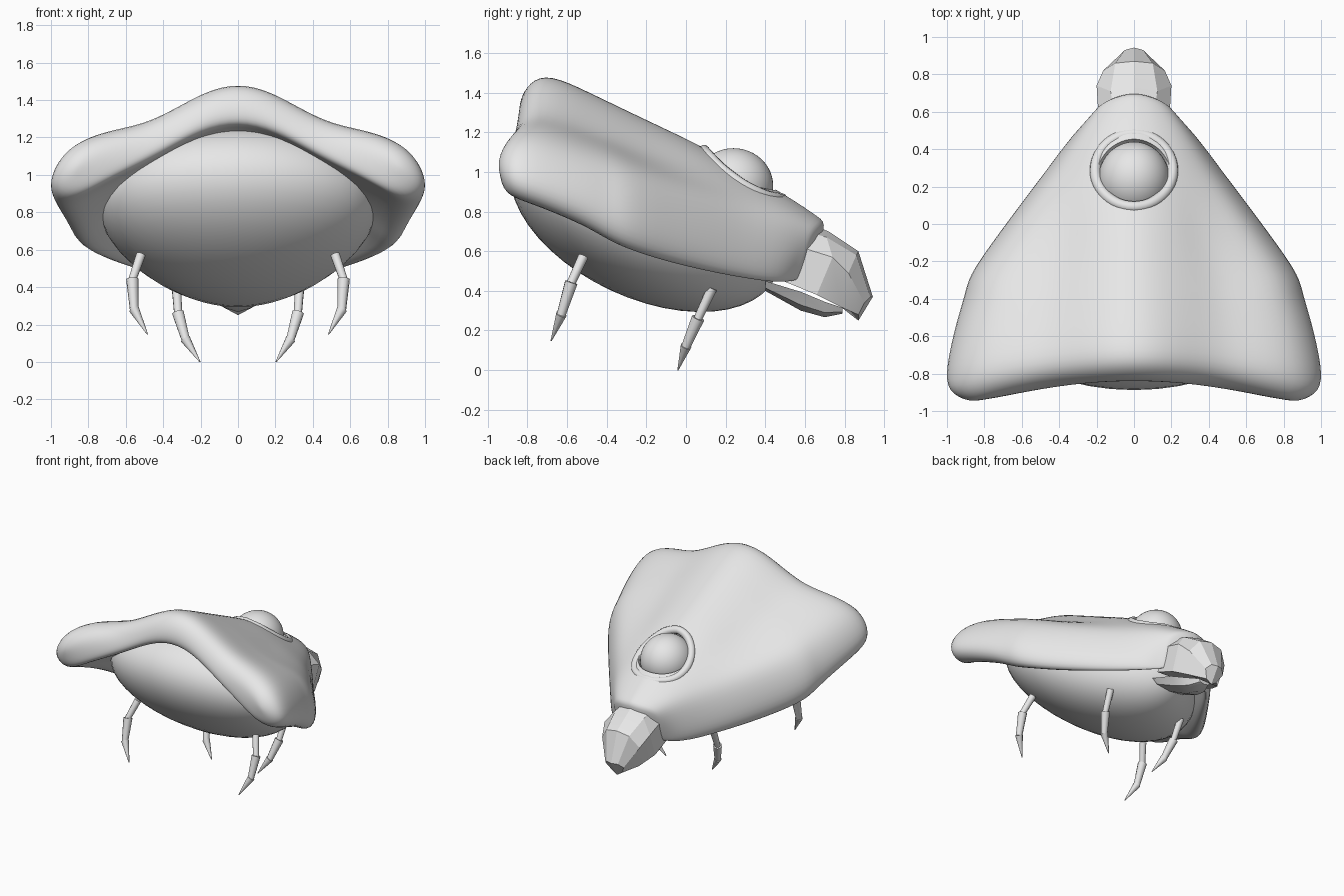
import bpy, bmesh, math
from mathutils import Matrix, Vector

if "Cube" in bpy.data.objects:
    bpy.data.objects.remove(bpy.data.objects["Cube"], do_unlink=True)

grey = bpy.data.materials.new("plain_grey")
grey.use_nodes = True
grey.diffuse_color = (0.8, 0.8, 0.8, 1)
grey.node_tree.nodes["Principled BSDF"].inputs["Base Color"].default_value = (0.8, 0.8, 0.8, 1)


def select(obj):
    bpy.ops.object.select_all(action='DESELECT')
    obj.select_set(True)
    bpy.context.view_layer.objects.active = obj


def smooth(obj, angle=40):
    select(obj)
    bpy.ops.object.shade_smooth_by_angle(angle=math.radians(angle))


def add(name, data):
    obj = bpy.data.objects.new(name, data)
    bpy.context.collection.objects.link(obj)
    data.materials.append(grey)
    return obj


def to_mesh(bm, name):
    me = bpy.data.meshes.new(name)
    bm.to_mesh(me)
    bm.free()
    return me


def mix(a, b, t):
    return a + (b - a) * t


def interp(table, v):
    """Piecewise linear lookup, clamped at both ends."""
    if v <= table[0][0]:
        return table[0][1]
    for (a, p), (b, q) in zip(table, table[1:]):
        if v <= b:
            return mix(p, q, (v - a) / (b - a))
    return table[-1][1]


def loft_half(name, rings):
    """Loft open half sections, close both ends, then mirror across x."""
    bm = bmesh.new()
    vs = [[bm.verts.new(p) for p in ring] for ring in rings]
    n = len(rings[0]) - 1
    for a, b in zip(vs, vs[1:]):
        for i in range(n):
            bm.faces.new((a[i], a[i + 1], b[i + 1], b[i]))
    for ring in (vs[0], vs[-1]):
        for i in range(n // 2):
            corners = [ring[i], ring[i + 1], ring[n - i - 1], ring[n - i]]
            bm.faces.new(list(dict.fromkeys(corners)))
    dup = bmesh.ops.duplicate(bm, geom=bm.verts[:] + bm.edges[:] + bm.faces[:])["geom"]
    for v in dup:
        if isinstance(v, bmesh.types.BMVert):
            v.co.x *= -1
    bmesh.ops.remove_doubles(bm, verts=bm.verts[:], dist=1e-4)
    bmesh.ops.recalc_face_normals(bm, faces=bm.faces[:])
    return to_mesh(bm, name)


def ball(name, matrix):
    bm = bmesh.new()
    bmesh.ops.create_uvsphere(bm, u_segments=48, v_segments=24, radius=1, matrix=matrix)
    return to_mesh(bm, name)


# Shell: ridge height along y, drop away from the ridge along x
RIDGE = [(-0.7, 1.515), (0.1, 1.125), (0.45, 0.91), (0.7, 0.72)]
DROP = [(0, 0), (0.1, 0.015), (0.2, 0.05), (0.3, 0.11), (0.4, 0.18),
        (0.5, 0.22), (0.6, 0.235), (0.8, 0.27), (1, 0.34)]


def top(x, y):
    return interp(RIDGE, y) - interp(DROP, abs(x))


TOP_FR = (0, 0.16, 0.33, 0.5, 0.7, 0.9)
LOW_FR = (0, 0.22, 0.45, 0.72, 0.86, 0.97)


def shell_ring(y, w, zm, zb, pull=0, lift=0, slant=0, bow=0):
    w *= 1.035
    up = [(f * w, top(f * w, y)) for f in TOP_FR]
    up[5] = (up[5][0], mix(up[5][1], zm, 0.14))
    low = [(f * w, top(f * w, y) - 0.24) for f in LOW_FR]
    low[3] = (low[3][0], mix(zb, low[3][1], 0.55))
    low[4] = (low[4][0], zb)
    low[5] = (low[5][0], mix(zm, zb, 0.75))
    # the rear lip closes less towards the wing tips
    a = [(x, mix(z, l[1], pull * (1 - 0.55 * x))) for (x, z), l in zip(up, low)]
    b = [(x, mix(z, u[1], lift)) for (x, z), u in zip(low, up)]
    half = a + [(w, zm)] + b[::-1]
    return [(x, y + slant * (z - 0.62) - bow * min(x, 0.8) ** 2, z) for x, z in half]


rings = [
    shell_ring(0.675, 0.20, 0.59, 0.46, slant=0.3, bow=1.6),
    shell_ring(0.64, 0.225, 0.58, 0.44, slant=0.3, bow=1.1),
    shell_ring(0.49, 0.32, 0.55, 0.425, slant=0.1),
    shell_ring(0.3, 0.45, 0.585, 0.445),
    shell_ring(0.1, 0.60, 0.65, 0.48),
    shell_ring(-0.1, 0.745, 0.715, 0.525),
    shell_ring(-0.28, 0.87, 0.79, 0.58),
    shell_ring(-0.39, 0.89, 0.82, 0.63),
    shell_ring(-0.48, 0.93, 0.88, 0.71, bow=0.05),
    shell_ring(-0.69, 0.99, 0.96, 0.82, bow=0.13),
    shell_ring(-0.79, 0.98, 1.0, 0.86, pull=0.2, bow=0.17),
    shell_ring(-0.84, 0.87, 1.03, 0.91, pull=0.6, lift=0.08, bow=0.17),
]
shell = add("shell", loft_half("shell", rings))
rounding = shell.modifiers.new("rounding", 'SUBSURF')
rounding.levels = rounding.render_levels = 2

# Eye socket cut into the shell
socket = add("socket_cutter", ball("socket_cutter",
             Matrix.Translation((0, 0.28, 1.0)) @ Matrix.Diagonal((0.2, 0.195, 0.2, 1))))
socket.hide_render = True
cut = shell.modifiers.new("socket", 'BOOLEAN')
cut.operation = 'DIFFERENCE'
cut.solver = 'EXACT'
cut.object = socket
select(shell)
for mod in (rounding.name, cut.name):
    bpy.ops.object.modifier_apply(modifier=mod)
bpy.data.objects.remove(socket, do_unlink=True)
smooth(shell)

# Eye and its low raised rim, which follows the shell surface
smooth(add("eye", ball("eye", Matrix.Translation((0, 0.24, 0.93))
                       @ Matrix.Diagonal((0.19, 0.2, 0.19, 1)))))
rim = bpy.data.curves.new("eye_rim", 'CURVE')
rim.dimensions = '3D'
rim.bevel_depth = 0.03
rim.bevel_resolution = 3
spline = rim.splines.new('POLY')
COUNT = 48
spline.points.add(COUNT - 1)
for i, p in enumerate(spline.points):
    t = 2 * math.pi * i / COUNT
    x, y = 0.207 * math.cos(t), 0.286 + 0.195 * math.sin(t)
    p.co = (x, y, top(x, y) - 0.022, 1)
spline.use_cyclic_u = True
spline.use_smooth = True
add("eye_rim", rim)

# Belly: tilted ellipsoid that narrows towards the head and stays under the shell
belly = ball("belly", Matrix.Translation((0, -0.205, 0.78))
             @ Matrix.Rotation(math.radians(-25), 4, 'X')
             @ Matrix.Diagonal((1, 0.728, 0.416, 1)))
for v in belly.vertices:
    v.co.x *= 0.61 - 0.42 * v.co.y
    v.co.z = min(v.co.z, top(v.co.x, v.co.y) - 0.13)
smooth(add("belly", belly))

# Faceted upper beak
beak = [
    [(0, 0.62, 0.74), (0.11, 0.61, 0.70), (0.19, 0.58, 0.62), (0.19, 0.49, 0.45), (0, 0.49, 0.46)],
    [(0, 0.72, 0.70), (0.125, 0.71, 0.67), (0.2, 0.74, 0.57), (0.19, 0.66, 0.38), (0, 0.66, 0.40)],
    [(0, 0.87, 0.60), (0.1, 0.86, 0.58), (0.165, 0.82, 0.49), (0.13, 0.78, 0.32), (0, 0.78, 0.34)],
    [(0, 0.943, 0.37), (0.05, 0.93, 0.37), (0.08, 0.90, 0.34), (0.045, 0.87, 0.28), (0, 0.87, 0.25)],
]
smooth(add("upper_beak", loft_half("upper_beak", beak)), 20)

# Lower jaw
jaw = []
for y, w, hi, lo in ((0.4, 0.16, 0.45, 0.40), (0.58, 0.14, 0.395, 0.3),
                     (0.7, 0.1, 0.345, 0.267), (0.79, 0.05, 0.315, 0.285)):
    jaw.append([(0, y, hi), (w, y, hi), (w * 0.75, y, mix(hi, lo, 0.7)), (0, y, lo)])
smooth(add("lower_jaw", loft_half("lower_jaw", jaw)))


# Legs: two tapered segments and a claw
def leg(name, joints, side):
    bm = bmesh.new()
    pts = [Vector((x * side, y, z)) for x, y, z in joints]
    for a, b, r in zip(pts, pts[1:], ((0.026, 0.022), (0.033, 0.023), (0.028, 0.003))):
        d = b - a
        m = (Matrix.Translation((a + b) / 2)
             @ d.to_track_quat('Z', 'Y').to_matrix().to_4x4())
        bmesh.ops.create_cone(bm, cap_ends=True, segments=10, radius1=r[0], radius2=r[1],
                              depth=d.length * 1.04, matrix=m)
    smooth(add(name, to_mesh(bm, name)))


REAR = [(0.52, -0.52, 0.57), (0.565, -0.58, 0.44), (0.555, -0.63, 0.28), (0.485, -0.68, 0.15)]
FRONT = [(0.33, 0.13, 0.41), (0.32, 0.06, 0.26), (0.28, 0.0, 0.12), (0.205, -0.04, 0.003)]
for label, side in (("left", 1), ("right", -1)):
    leg(f"rear_leg_{label}", REAR, side)
    leg(f"front_leg_{label}", FRONT, side)
